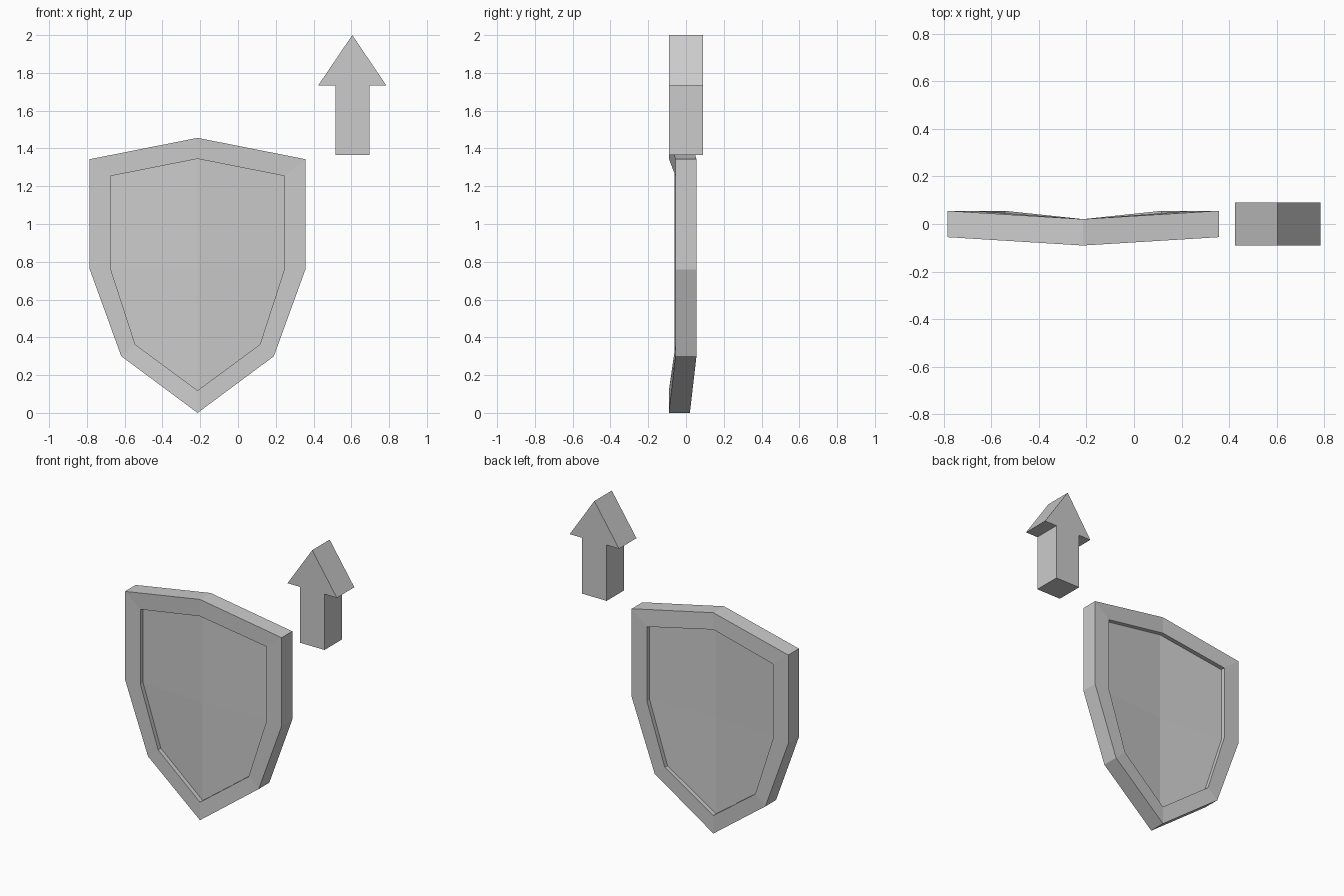
import bpy, bmesh

if "Cube" in bpy.data.objects:
    bpy.data.objects.remove(bpy.data.objects["Cube"])

SHIELD_X, ARROW_X = -0.214, 0.605
# Right half of each outline as (x, z), from top centre to bottom tip
OUTER = [(0, 1.456), (0.571, 1.343), (0.571, 0.76), (0.404, 0.30), (0, 0.0)]
INNER = [(0, 1.345), (0.46, 1.254), (0.46, 0.762), (0.33, 0.362), (0, 0.119)]
FOLD = 0.035      # how far the centre line sits forward of the sides
HALF = 0.0555     # half thickness of the rim
PANEL = 0.027     # half thickness of the recessed panel


def finish(bm, name):
    bmesh.ops.recalc_face_normals(bm, faces=bm.faces)
    mesh = bpy.data.meshes.new(name)
    bm.to_mesh(mesh)
    bm.free()
    obj = bpy.data.objects.new(name, mesh)
    bpy.context.collection.objects.link(obj)
    return obj


def ring(bm, half, y):
    """Closed folded outline: right side down, then left side up."""
    pts = half + [(-x, z) for x, z in half[-2:0:-1]]
    return [bm.verts.new((SHIELD_X + x, y - (FOLD if x == 0 else 0), z)) for x, z in pts]


def bridge(bm, a, b):
    for i in range(len(a)):
        j = (i + 1) % len(a)
        bm.faces.new((a[i], a[j], b[j], b[i]))


# Shield: thick folded rim with a thinner panel recessed on both sides
bm = bmesh.new()
outers = []
for side in (-1, 1):
    outer = ring(bm, OUTER, side * HALF)
    inner = ring(bm, INNER, side * HALF)
    panel = ring(bm, INNER, side * PANEL)
    bridge(bm, outer, inner)
    bridge(bm, inner, panel)
    mid = bm.verts.new((SHIELD_X, side * PANEL - FOLD, 0.762))
    for i in (0, 2, 4, 6):
        a, b, c = panel[i], panel[i + 1], panel[(i + 2) % 8]
        bm.faces.new((a, b, c, mid))
    outers.append(outer)
bridge(bm, *outers)
finish(bm, "shield")

# Upward arrow: extruded flat profile
head = [(0.09, 1.366), (0.09, 1.734), (0.18, 1.734)]
profile = head + [(0, 2.0)] + [(-x, z) for x, z in reversed(head)]
bm = bmesh.new()
face = bm.faces.new([bm.verts.new((ARROW_X + x, -0.091, z)) for x, z in profile])
ext = bmesh.ops.extrude_face_region(bm, geom=[face], use_keep_orig=True)
moved = [v for v in ext["geom"] if isinstance(v, bmesh.types.BMVert)]
bmesh.ops.translate(bm, verts=moved, vec=(0, 0.182, 0))
finish(bm, "up_arrow")
